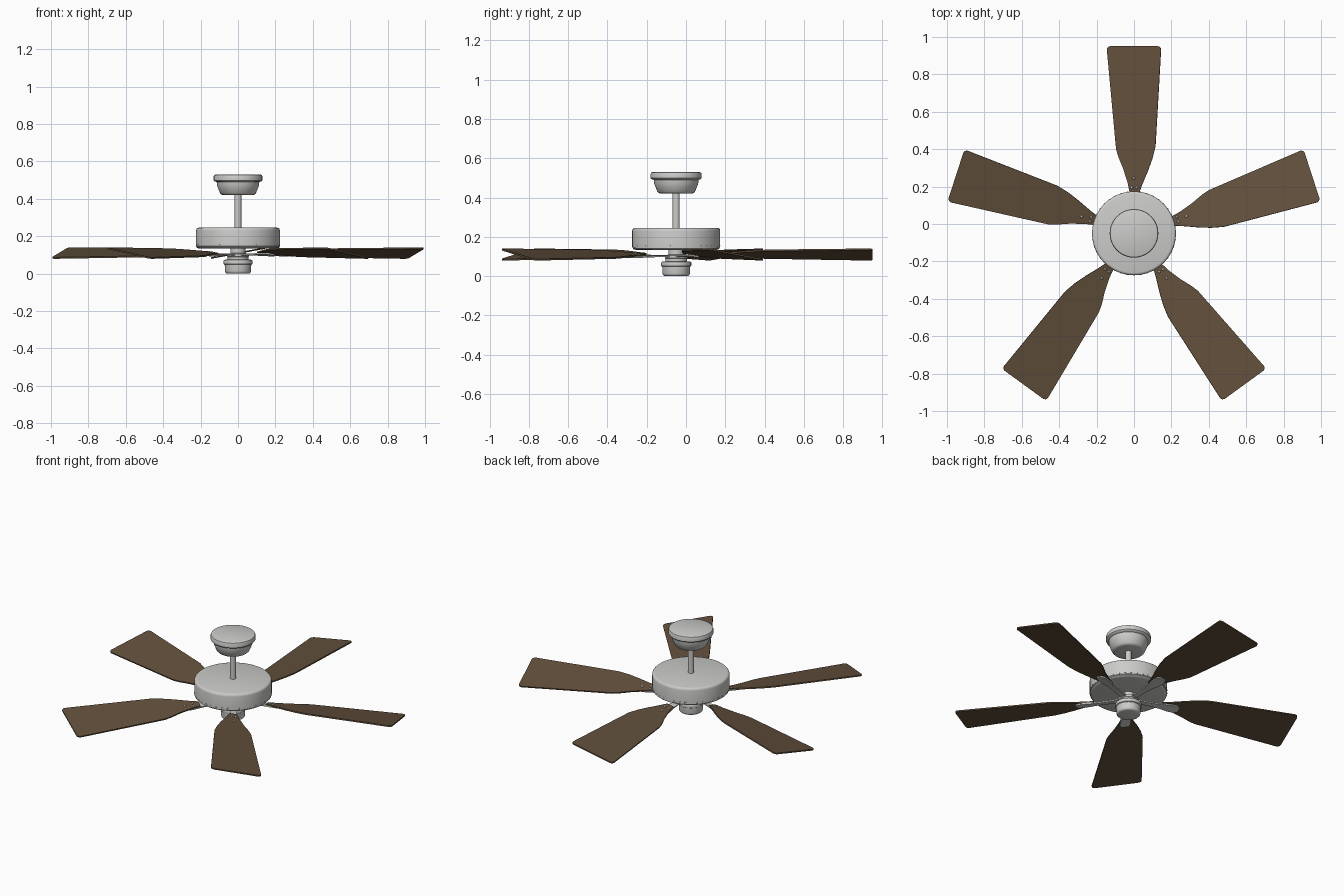
import bpy, bmesh, math
from mathutils import Matrix, Vector

if "Cube" in bpy.data.objects:
    bpy.data.objects.remove(bpy.data.objects["Cube"])

CY = -0.05                      # fan axis sits slightly forward
PITCH = math.radians(10.5)


def material(name, rgb):
    m = bpy.data.materials.new(name)
    m.diffuse_color = (*rgb, 1)
    m.use_nodes = True
    m.node_tree.nodes["Principled BSDF"].inputs["Base Color"].default_value = m.diffuse_color
    return m


METAL = material("brushed_metal", (0.60, 0.60, 0.585))
WOOD = material("brown_wood", (0.122, 0.080, 0.046))


def finish(name, bm, mat, matrix=Matrix(), angle=35):
    bmesh.ops.recalc_face_normals(bm, faces=bm.faces)
    bm.transform(Matrix.Translation((0, CY, 0)) @ matrix)
    me = bpy.data.meshes.new(name)
    bm.to_mesh(me)
    bm.free()
    me.materials.append(mat)
    ob = bpy.data.objects.new(name, me)
    bpy.context.collection.objects.link(ob)
    bpy.ops.object.select_all(action='DESELECT')
    ob.select_set(True)
    bpy.context.view_layer.objects.active = ob
    bpy.ops.object.shade_smooth_by_angle(angle=math.radians(angle))
    return ob


def lathe(name, profile, seg=64):
    """Solid of revolution from (radius, z) points, capped at both ends."""
    bm = bmesh.new()
    rings = []
    for r, z in profile:
        rings.append([bm.verts.new((r * math.cos(2 * math.pi * i / seg),
                                    r * math.sin(2 * math.pi * i / seg), z)) for i in range(seg)])
    for a, b in zip(rings, rings[1:]):
        for i in range(seg):
            j = (i + 1) % seg
            bm.faces.new((a[i], a[j], b[j], b[i]))
    bm.faces.new(rings[0])
    bm.faces.new(rings[-1])
    return finish(name, bm, METAL)


def slab(outline, z0, z1):
    """Flat plate from an outline, thickened from z0 to z1."""
    bm = bmesh.new()
    f = bm.faces.new([bm.verts.new((x, y, z0)) for x, y in outline])
    g = bmesh.ops.extrude_face_region(bm, geom=[f])
    bmesh.ops.translate(bm, vec=(0, 0, z1 - z0),
                        verts=[v for v in g['geom'] if isinstance(v, bmesh.types.BMVert)])
    return bm


# Ceiling canopy, down rod, motor drum, lower neck and switch cup
lathe("ceiling_canopy", [(0.078, 0.42), (0.088, 0.423), (0.096, 0.431), (0.106, 0.455),
                         (0.112, 0.47), (0.114, 0.49), (0.126, 0.494), (0.130, 0.499),
                         (0.130, 0.520), (0.127, 0.527), (0.120, 0.530)])
lathe("down_rod", [(0.018, 0.24), (0.018, 0.43)], 32)
lathe("motor_housing", [(0.205, 0.134), (0.215, 0.136), (0.221, 0.141), (0.221, 0.145),
                        (0.224, 0.147), (0.224, 0.230), (0.222, 0.239), (0.217, 0.244),
                        (0.210, 0.246)], 80)
lathe("lower_neck", [(0.055, 0.07), (0.055, 0.09), (0.058, 0.092), (0.058, 0.106),
                     (0.04, 0.11), (0.04, 0.14)], 48)
lathe("switch_cup", [(0.055, 0.0), (0.063, 0.002), (0.068, 0.007), (0.070, 0.015),
                     (0.071, 0.048), (0.076, 0.051), (0.077, 0.056), (0.077, 0.068),
                     (0.074, 0.073), (0.066, 0.075)], 48)

# Small rivets around the bottom of the drum
bm = bmesh.new()
for i in range(40):
    a = 2 * math.pi * i / 40
    bmesh.ops.create_cube(bm, size=1, matrix=Matrix.Rotation(a, 4, 'Z')
                          @ Matrix.Translation((0.2235, 0, 0.155))
                          @ Matrix.Diagonal((0.004, 0.010, 0.004, 1)))
finish("housing_rivets", bm, METAL)


# Blade outline along +y, with rounded tip corners
right = [(0.024, 0.205), (0.042, 0.255), (0.076, 0.335), (0.100, 0.40), (0.117, 0.468)]
left = [(-0.097, 0.45), (-0.085, 0.41), (-0.058, 0.345), (-0.034, 0.27), (-0.021, 0.205)]


def corner(cx, cy, start, r=0.02):
    return [(cx + r * math.cos(math.radians(start + k * 22.5)),
             cy + r * math.sin(math.radians(start + k * 22.5))) for k in range(5)]


blade_outline = right + corner(0.127, 0.981, 0) + corner(-0.127, 0.981, 90) + left
arm_half = [(0.020, 0.03), (0.017, 0.10), (0.017, 0.15), (0.021, 0.20), (0.030, 0.25),
            (0.030, 0.295), (0.018, 0.312)]

for n in range(5):
    turn = Matrix.Rotation(math.radians(72 * n), 4, 'Z') @ Matrix.Translation((0, 0, 0.11))
    # the +x edge of each blade is raised
    tilt = turn @ Matrix.Rotation(-PITCH, 4, 'Y')
    finish(f"blade_{n + 1}", slab(blade_outline, -0.004, 0.004), WOOD, tilt)

    # Blade arm: strip that twists from level at the hub to the blade pitch
    bm = bmesh.new()
    rows = []
    for w, y in arm_half:
        t = min(1, max(0, (y - 0.06) / 0.14))
        rot = Matrix.Rotation(-PITCH * t, 4, 'Y')
        rows.append([bm.verts.new(rot @ Vector((x, y, z)))
                     for x, z in ((-w, -0.012), (w, -0.012), (w, -0.004), (-w, -0.004))])
    for a, b in zip(rows, rows[1:]):
        for i in range(4):
            j = (i + 1) % 4
            bm.faces.new((a[i], a[j], b[j], b[i]))
    bm.faces.new(rows[0])
    bm.faces.new(rows[-1])
    finish(f"blade_arm_{n + 1}", bm, METAL, turn)

    # Screw heads through the blade root
    bm = bmesh.new()
    for x, y in ((-0.012, 0.245), (0.014, 0.245), (0.0, 0.295)):
        bmesh.ops.create_cone(bm, cap_ends=True, segments=12, radius1=0.008, radius2=0.005,
                              depth=0.004, matrix=Matrix.Translation((x, y, 0.0055)))
    finish(f"blade_screws_{n + 1}", bm, METAL, tilt)
